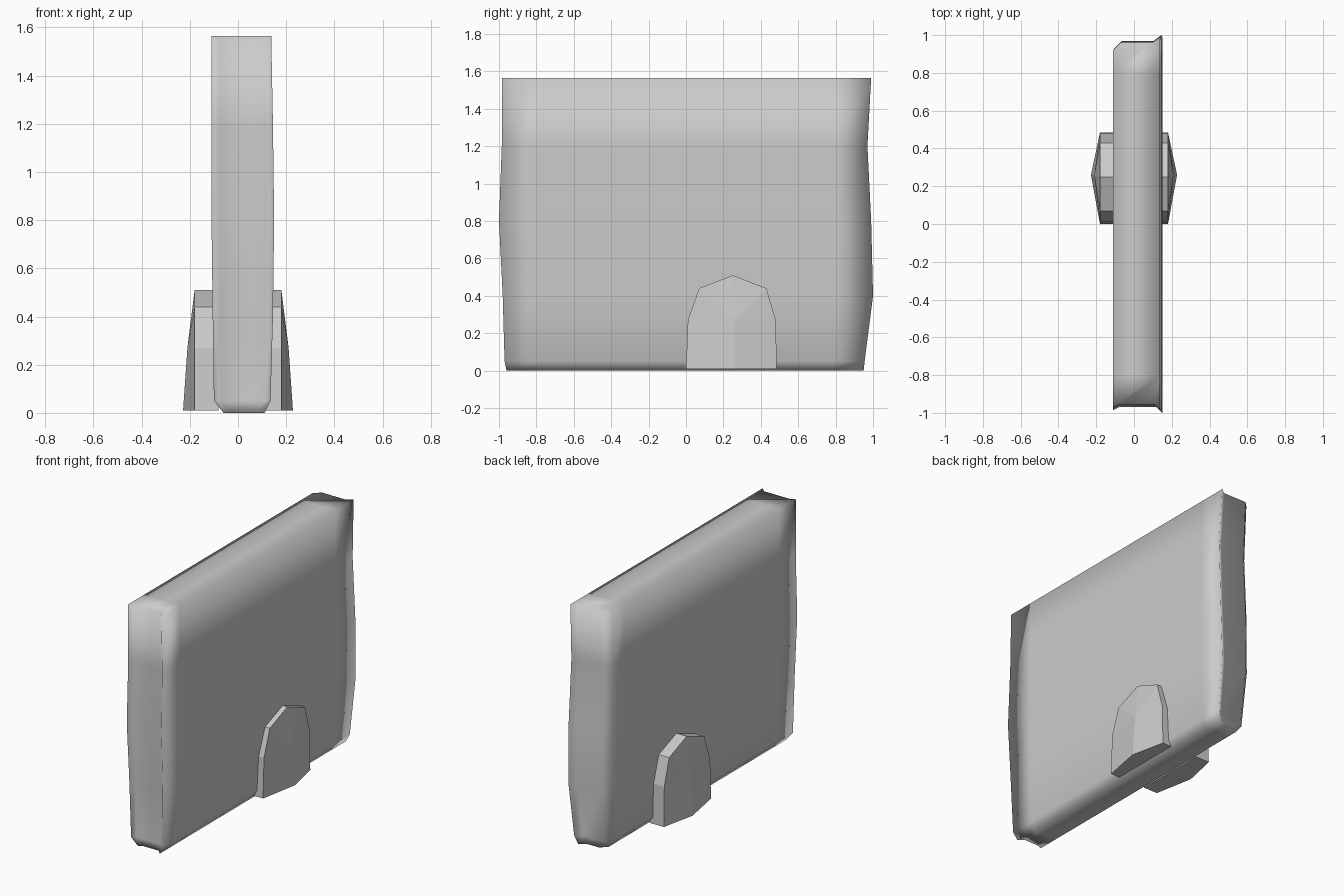
import bpy, bmesh

cube = bpy.data.objects.get("Cube")
if cube:
    bpy.data.objects.remove(cube, do_unlink=True)

# Single plain grey
grey = bpy.data.materials.new("plain_grey")
grey.use_nodes = True
colour = (0.6, 0.6, 0.6, 1)
grey.diffuse_color = colour
grey.node_tree.nodes["Principled BSDF"].inputs["Base Color"].default_value = colour


def finish(name, bm, smooth):
    bmesh.ops.recalc_face_normals(bm, faces=bm.faces)
    mesh = bpy.data.meshes.new(name)
    bm.to_mesh(mesh)
    bm.free()
    mesh.materials.append(grey)
    for p in mesh.polygons:
        p.use_smooth = smooth
    obj = bpy.data.objects.new(name, mesh)
    bpy.context.collection.objects.link(obj)
    return obj


# Upright slab: slightly wavy outline with lipped ends, lofted by height
# Each row: height, front y, back y, left x, right x
rows = [
    (0.0, -0.96, 0.95, -0.06, 0.11),
    (0.05, -0.97, 0.955, -0.10, 0.135),
    (0.4, -0.98, 1.0, -0.105, 0.145),
    (0.8, -1.0, 0.99, -0.11, 0.15),
    (1.2, -0.985, 0.97, -0.11, 0.145),
    (1.565, -0.985, 0.99, -0.11, 0.138),
]
columns = [-0.8, -0.4, 0, 0.4, 0.8]


def section(z, front, back, xl, xr):
    pts = [(xr, front)] + [(xr, y) for y in columns] + [(xr, back)]
    pts += [(xr - 0.04, back - 0.03), (xl + 0.04, back - 0.03), (xl, back - 0.07)]
    pts += [(xl, y) for y in reversed(columns)]
    pts += [(xl, front + 0.015), (xl + 0.03, front + 0.03), (xr - 0.03, front + 0.03)]
    return [(x, y, z) for x, y in pts]


bm = bmesh.new()
rings = [[bm.verts.new(p) for p in section(*row)] for row in rows]
for low, high in zip(rings, rings[1:]):
    for i in range(len(low)):
        j = (i + 1) % len(low)
        bm.faces.new((low[i], low[j], high[j], high[i]))
# Caps: quads across the width, with one polygon at each end
n = len(columns)
for ring in (rings[0], rings[-1]):
    right = ring[1:n + 1]
    left = ring[n + 5:2 * n + 5][::-1]
    left = ring[n + 5 - 0:2 * n + 5][::-1] if len(ring) > 2 * n + 5 else left
    right_ids = list(range(1, n + 1))
    left_ids = list(range(2 * n + 4, n + 4, -1))
    for k in range(n - 1):
        bm.faces.new([ring[a] for a in (right_ids[k], right_ids[k + 1],
                                        left_ids[k + 1], left_ids[k])])
    bm.faces.new(ring[n:n + 6])
    bm.faces.new(ring[2 * n + 4:] + ring[:2])
finish("slab", bm, True)

# Arched foot on each side, its outer face folded along an upright ridge
arch = [(0.0, 0.01), (0.01, 0.27), (0.07, 0.44), (0.25, 0.51),
        (0.43, 0.44), (0.48, 0.27), (0.485, 0.01)]
for name, side in (("left_foot", 1), ("right_foot", -1)):
    bm = bmesh.new()
    inner = [bm.verts.new((side * 0.08, y, z)) for y, z in arch]
    outer = [bm.verts.new((side * 0.18, y, z)) for y, z in arch]
    ridge_low = bm.verts.new((side * 0.228, 0.26, 0.01))
    ridge_mid = bm.verts.new((side * 0.21, 0.26, 0.27))
    for i in range(len(arch) - 1):
        bm.faces.new((inner[i], inner[i + 1], outer[i + 1], outer[i]))
    bm.faces.new(inner)
    bm.faces.new((inner[0], outer[0], ridge_low, outer[-1], inner[-1]))
    bm.faces.new((outer[0], outer[1], ridge_mid, ridge_low))
    bm.faces.new((outer[-1], outer[-2], ridge_mid, ridge_low))
    for i in range(1, len(arch) - 2):
        bm.faces.new((outer[i], outer[i + 1], ridge_mid))
    finish(name, bm, False)
